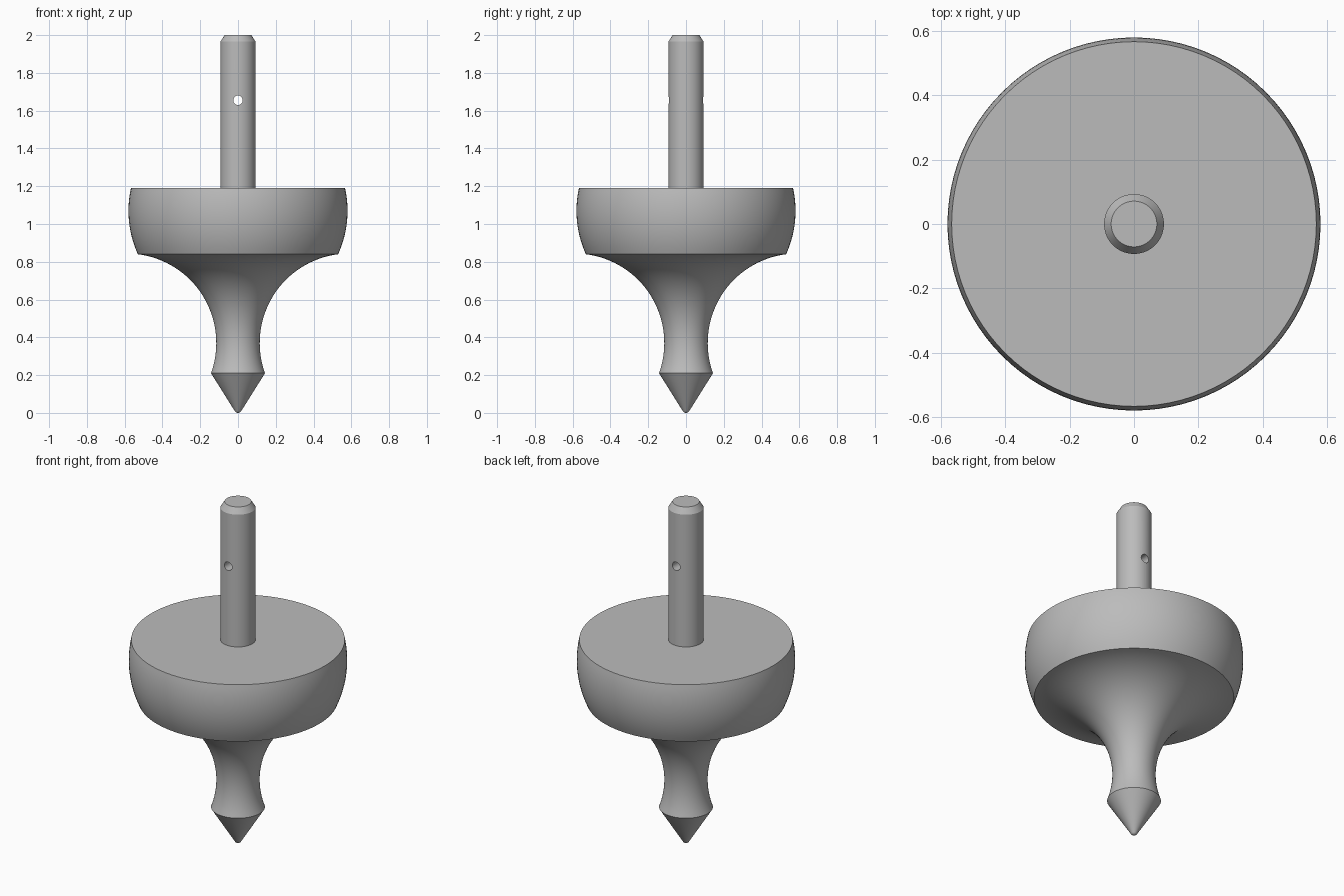
import bpy, bmesh
from math import asin, cos, sin, pi, sqrt, radians
from mathutils import Matrix

if "Cube" in bpy.data.objects:
    bpy.data.objects.remove(bpy.data.objects["Cube"], do_unlink=True)

steel = bpy.data.materials.new("grey_steel")
steel.use_nodes = True
GREY = (0.5, 0.5, 0.5, 1)
steel.diffuse_color = GREY
steel.node_tree.nodes["Principled BSDF"].inputs["Base Color"].default_value = GREY


def lathe(name, profile, steps=96):
    """Spin an (r, z) profile around the z axis."""
    bm = bmesh.new()
    verts = [bm.verts.new((r, 0, z)) for r, z in profile]
    edges = [bm.edges.new(pair) for pair in zip(verts, verts[1:])]
    bmesh.ops.spin(bm, geom=verts + edges, cent=(0, 0, 0), axis=(0, 0, 1),
                   angle=2 * pi, steps=steps)
    bmesh.ops.remove_doubles(bm, verts=bm.verts, dist=0.0001)
    bmesh.ops.recalc_face_normals(bm, faces=bm.faces)
    return add_object(name, bm)


def add_object(name, bm):
    mesh = bpy.data.meshes.new(name)
    bm.to_mesh(mesh)
    bm.free()
    mesh.materials.append(steel)
    obj = bpy.data.objects.new(name, mesh)
    bpy.context.collection.objects.link(obj)
    return obj


def select_only(obj):
    bpy.ops.object.select_all(action='DESELECT')
    obj.select_set(True)
    bpy.context.view_layer.objects.active = obj


def arc(waist, z_waist, radius, z0, z1, n, side):
    """Circular arc with its extreme radius at z_waist; side 1 bulges, -1 is hollow."""
    a0, a1 = asin((z0 - z_waist) / radius), asin((z1 - z_waist) / radius)
    angles = [a0 + (a1 - a0) * i / n for i in range(n + 1)]
    return [(waist - side * radius * (1 - cos(a)), z_waist + radius * sin(a))
            for a in angles]


# Body: rounded point, cone, hollow neck, bulging flywheel, flat top
point = [(0.02 * sin(i * pi / 18), 0.02 * (1 - cos(i * pi / 18))) for i in range(7)]
neck = arc(0.115, 0.37, 0.4736, 0.21, 0.84, 32, -1)
rim = arc(0.58, 1.07, 0.554, 0.84, 1.19, 16, 1)
body = lathe("flywheel_body", point + neck + rim[1:] + [(0, 1.19)])

# Stem with a chamfered end
stem = lathe("stem", [(0, 1.17), (0.093, 1.17), (0.093, 1.965), (0.071, 2), (0, 2)])

# Cross hole drilled front to back through the stem
bm = bmesh.new()
bmesh.ops.create_cone(bm, cap_ends=True, segments=32, radius1=0.025, radius2=0.025,
                      depth=0.4, matrix=Matrix.Translation((0, 0, 1.655))
                      @ Matrix.Rotation(pi / 2, 4, 'X'))
drill = add_object("hole_cutter", bm)
drill.hide_render = True
cut = stem.modifiers.new("cross_hole", 'BOOLEAN')
cut.operation, cut.solver, cut.object = 'DIFFERENCE', 'EXACT', drill
select_only(stem)
bpy.ops.object.modifier_apply(modifier=cut.name)
bpy.data.objects.remove(drill, do_unlink=True)

for part in (body, stem):
    select_only(part)
    bpy.ops.object.shade_smooth_by_angle(angle=radians(28))
